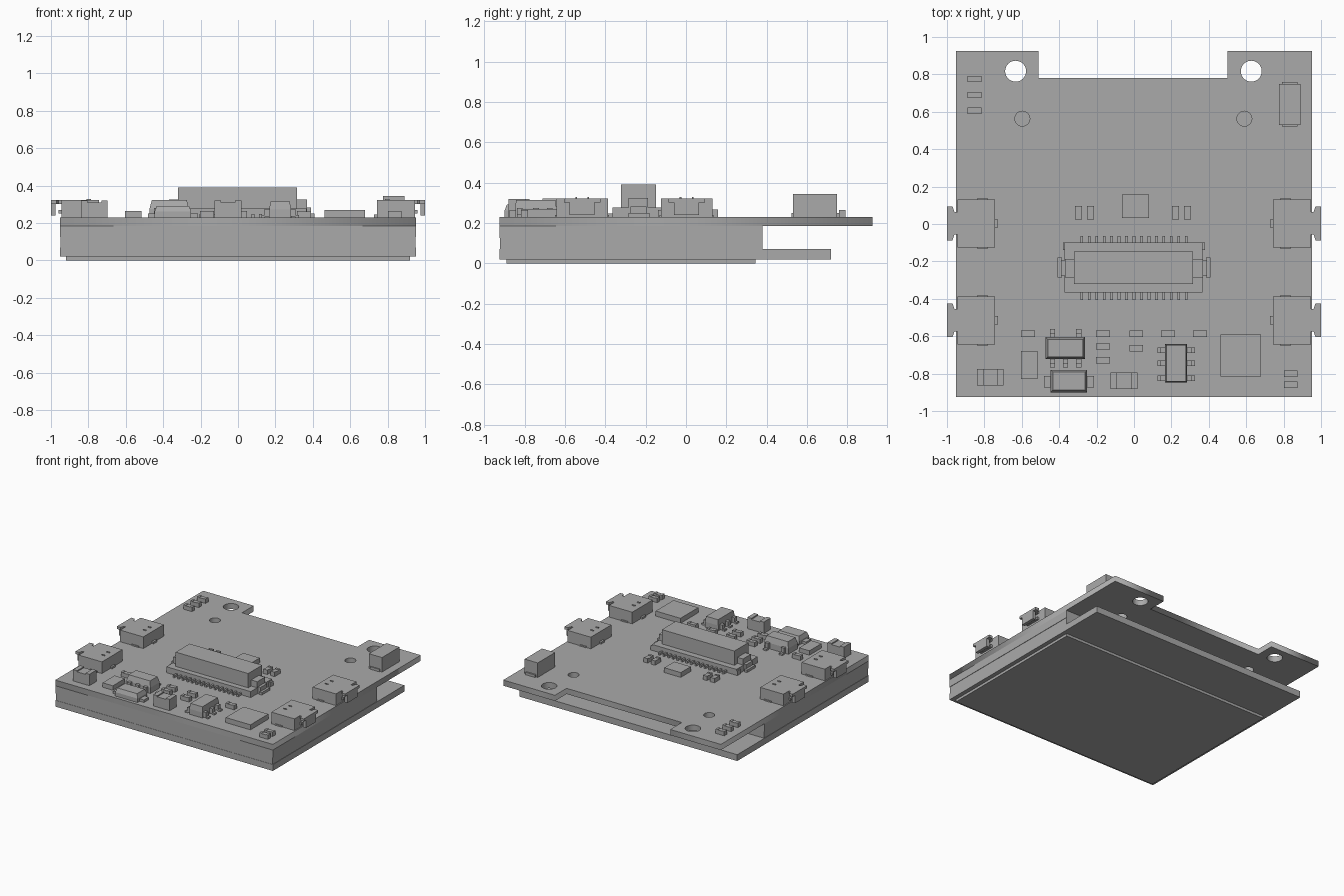
import bpy
import bmesh
import math

if "Cube" in bpy.data.objects:
    bpy.data.objects.remove(bpy.data.objects["Cube"], do_unlink=True)

grey = bpy.data.materials.new("plain grey")
grey.use_nodes = True
GREY = (0.4, 0.4, 0.4, 1)
grey.diffuse_color = GREY
grey.node_tree.nodes["Principled BSDF"].inputs["Base Color"].default_value = GREY

TOP = 0.23  # upper face of the circuit board


def add_mesh(name, bm):
    bmesh.ops.recalc_face_normals(bm, faces=bm.faces)
    mesh = bpy.data.meshes.new(name)
    bm.to_mesh(mesh)
    bm.free()
    mesh.materials.append(grey)
    obj = bpy.data.objects.new(name, mesh)
    bpy.context.collection.objects.link(obj)
    return obj


def prism(name, pts, z0, z1):
    """Extrude a flat outline from z0 up to z1."""
    bm = bmesh.new()
    face = bm.faces.new([bm.verts.new((x, y, z0)) for x, y in pts])
    up = bmesh.ops.extrude_face_region(bm, geom=[face])["geom"]
    bmesh.ops.translate(bm, vec=(0, 0, z1 - z0),
                        verts=[v for v in up if isinstance(v, bmesh.types.BMVert)])
    return add_mesh(name, bm)


def box(name, x0, x1, y0, y1, z1, z0=TOP):
    return prism(name, [(x0, y0), (x1, y0), (x1, y1), (x0, y1)], z0, z1)


def tapered(name, x0, x1, y0, y1, z1, inset=0.012):
    """Moulded package: straight lower half, sloped upper half."""
    obj = box(name, x0, x1, y0, y1, (z1 + TOP) / 2)
    bm = bmesh.new()
    bm.from_mesh(obj.data)
    top = max(bm.faces, key=lambda f: f.calc_center_median().z)
    new = bmesh.ops.extrude_face_region(bm, geom=[top])["geom"]
    cx, cy = (x0 + x1) / 2, (y0 + y1) / 2
    for v in (g for g in new if isinstance(g, bmesh.types.BMVert)):
        v.co.x -= math.copysign(inset, v.co.x - cx)
        v.co.y -= math.copysign(inset, v.co.y - cy)
        v.co.z = z1
    bmesh.ops.delete(bm, geom=[top], context='FACES_ONLY')
    bmesh.ops.recalc_face_normals(bm, faces=bm.faces)
    bm.to_mesh(obj.data)
    bm.free()


def chip(name, x, y, w, d, h=0.035):
    """Small passive part: low core between two raised end caps."""
    box(name + "_core", x - w / 2, x + w / 2, y - d / 2, y + d / 2, TOP + h * 0.9)
    for s in (-1, 1):
        if w > d:
            e = x + s * w * 0.38
            box(name + "_cap", e - w * 0.12, e + w * 0.12, y - d / 2, y + d / 2, TOP + h)
        else:
            e = y + s * d * 0.38
            box(name + "_cap", x - w / 2, x + w / 2, e - d * 0.12, e + d * 0.12, TOP + h)


def board(name, outline, holes, z0, z1):
    """Flat plate with round holes, filled from a curve."""
    curve = bpy.data.curves.new(name, 'CURVE')
    curve.dimensions = '2D'
    curve.fill_mode = 'BOTH'
    curve.extrude = (z1 - z0) / 2
    rings = [outline]
    for hx, hy, r in holes:
        rings.append([(hx + r * math.cos(a * math.tau / 32),
                       hy + r * math.sin(a * math.tau / 32)) for a in range(32)])
    for ring in rings:
        s = curve.splines.new('POLY')
        s.points.add(len(ring) - 1)
        for p, (x, y) in zip(s.points, ring):
            p.co = (x, y, 0, 1)
        s.use_cyclic_u = True
    tmp = bpy.data.objects.new(name + "_outline", curve)
    bpy.context.collection.objects.link(tmp)
    bpy.context.view_layer.update()
    ev = tmp.evaluated_get(bpy.context.evaluated_depsgraph_get())
    bm = bmesh.new()
    bm.from_mesh(ev.to_mesh())
    ev.to_mesh_clear()
    bpy.data.objects.remove(tmp, do_unlink=True)
    bmesh.ops.remove_doubles(bm, verts=bm.verts, dist=0.0001)
    bmesh.ops.translate(bm, verts=bm.verts, vec=(0, 0, (z0 + z1) / 2))
    add_mesh(name, bm)


# Stacked plates
W, B = 0.953, 0.925
board("circuit_board",
      [(-W, -B), (W, -B), (W, B), (0.5, B), (0.5, 0.78), (-0.51, 0.78), (-0.51, B), (-W, B)],
      [(-0.633, 0.817, 0.056), (0.627, 0.817, 0.056), (-0.597, 0.563, 0.04), (0.59, 0.563, 0.04)],
      0.185, TOP)
box("spacer_upper", -W, W, -B, 0.38, 0.185, 0.125)
box("spacer_lower", -W + 0.003, W - 0.003, -B + 0.002, 0.38, 0.125, 0.07)
box("lower_plate", -W, W, -B, 0.72, 0.07, 0.02)
box("bottom_pad", -0.92, 0.92, -0.89, 0.345, 0.02, 0)

# Four edge sockets, with flared lip and solder tails
for s in (-1, 1):
    for y in (0.003, -0.515):
        def part(name, x0, x1, y0, y1, z1, z0=TOP):
            box("socket_" + name, s * x0, s * x1, y + y0, y + y1, z1, z0)
        prism("socket_shell", [(s * px, y + py) for px, py in (
            (0.742, -0.128), (0.945, -0.128), (0.945, 0.128), (0.742, 0.128))], TOP, 0.322)
        prism("socket_lip", [(s * px, y + py) for px, py in (
            (0.94, -0.06), (0.96, -0.06), (0.97, -0.09), (1.0, -0.09),
            (1.0, 0.09), (0.97, 0.09), (0.96, 0.06), (0.94, 0.06))], 0.302, 0.322)
        part("lip_drop", 0.975, 1.0, -0.062, 0.062, 0.322, 0.24)
        part("tongue", 0.94, 0.96, -0.06, 0.06, 0.27, 0.25)
        part("tail", 0.727, 0.745, -0.022, 0.022, 0.245)
        for t in (-1, 1):
            part("latch", 0.785, 0.81, t * 0.03 - 0.004, t * 0.03 + 0.004, 0.328, 0.32)
            part("foot", 0.78, 0.84, t * 0.122 - 0.012, t * 0.122 + 0.012, 0.24)

# Central board connector
box("connector_base", -0.372, 0.367, -0.365, -0.1, 0.277)
box("connector_plug", -0.32, 0.315, -0.322, -0.148, 0.39)
for s in (-1, 1):
    box("connector_clip", s * 0.31, s * 0.368, -0.285, -0.188, 0.325)
    box("connector_tab", s * 0.36, s * 0.39, -0.275, -0.195, 0.282)
    box("connector_foot", s * 0.385, s * 0.408, -0.285, -0.18, 0.25)
    box("connector_lug", s * 0.35, s * 0.38, -0.14, -0.1, 0.265)
for i in range(15):
    x = -0.28 + 0.04 * i
    for y0, y1 in ((-0.105, -0.063), (-0.406, -0.36)):
        box("connector_pin", x - 0.007, x + 0.007, y0, y1, 0.248)

# Sensor chip and side capacitors
box("centre_chip", -0.065, 0.08, 0.033, 0.158, 0.268)
for x in (-0.297, -0.233, 0.222, 0.286):
    chip("capacitor", x, 0.06, 0.036, 0.072)

# Upright block near the back left corner
box("tall_block", 0.775, 0.89, 0.53, 0.748, 0.345)
box("tall_block_leads", 0.79, 0.873, 0.522, 0.76, 0.25)

# Resistors
for x, y in ((-0.852, 0.775), (-0.852, 0.69), (-0.852, 0.605),
             (-0.567, -0.587), (-0.166, -0.587), (0.012, -0.587), (0.182, -0.587),
             (0.352, -0.587), (-0.166, -0.655), (0.012, -0.665), (-0.166, -0.729),
             (0.838, -0.8), (0.838, -0.859)):
    chip("resistor", x, y, 0.074, 0.034)

# Blocks along the front edge
box("flat_package", -0.605, -0.515, -0.83, -0.68, 0.265)
box("square_chip", 0.463, 0.68, -0.815, -0.592, 0.27)
chip("large_capacitor_right", -0.768, -0.82, 0.142, 0.088, 0.09)
chip("large_capacitor_centre", -0.053, -0.838, 0.144, 0.086, 0.09)

# Regulator with leads on both long sides
tapered("regulator", -0.473, -0.262, -0.722, -0.605, 0.322)
for x in (-0.436, -0.366, -0.296):
    box("regulator_lead", x - 0.014, x + 0.014, -0.768, -0.74, 0.243)
    box("regulator_shoulder", x - 0.014, x + 0.014, -0.745, -0.715, 0.28, 0.235)
for x in (-0.436, -0.296):
    box("regulator_lead", x - 0.014, x + 0.014, -0.59, -0.562, 0.243)
    box("regulator_shoulder", x - 0.014, x + 0.014, -0.61, -0.585, 0.28, 0.235)

# Diode with end tabs
tapered("diode", -0.446, -0.25, -0.9, -0.78, 0.292)
box("diode_tabs", -0.482, -0.213, -0.873, -0.813, 0.25)

# Small driver chip with three leads a side
tapered("driver_chip", 0.167, 0.283, -0.848, -0.642, 0.315, 0.006)
for y in (-0.675, -0.744, -0.825):
    for s in (-1, 1):
        c = 0.225
        box("driver_lead", c + s * 0.08, c + s * 0.1, y - 0.014, y + 0.014, 0.243)
        box("driver_shoulder", c + s * 0.055, c + s * 0.083, y - 0.014, y + 0.014, 0.275, 0.235)
